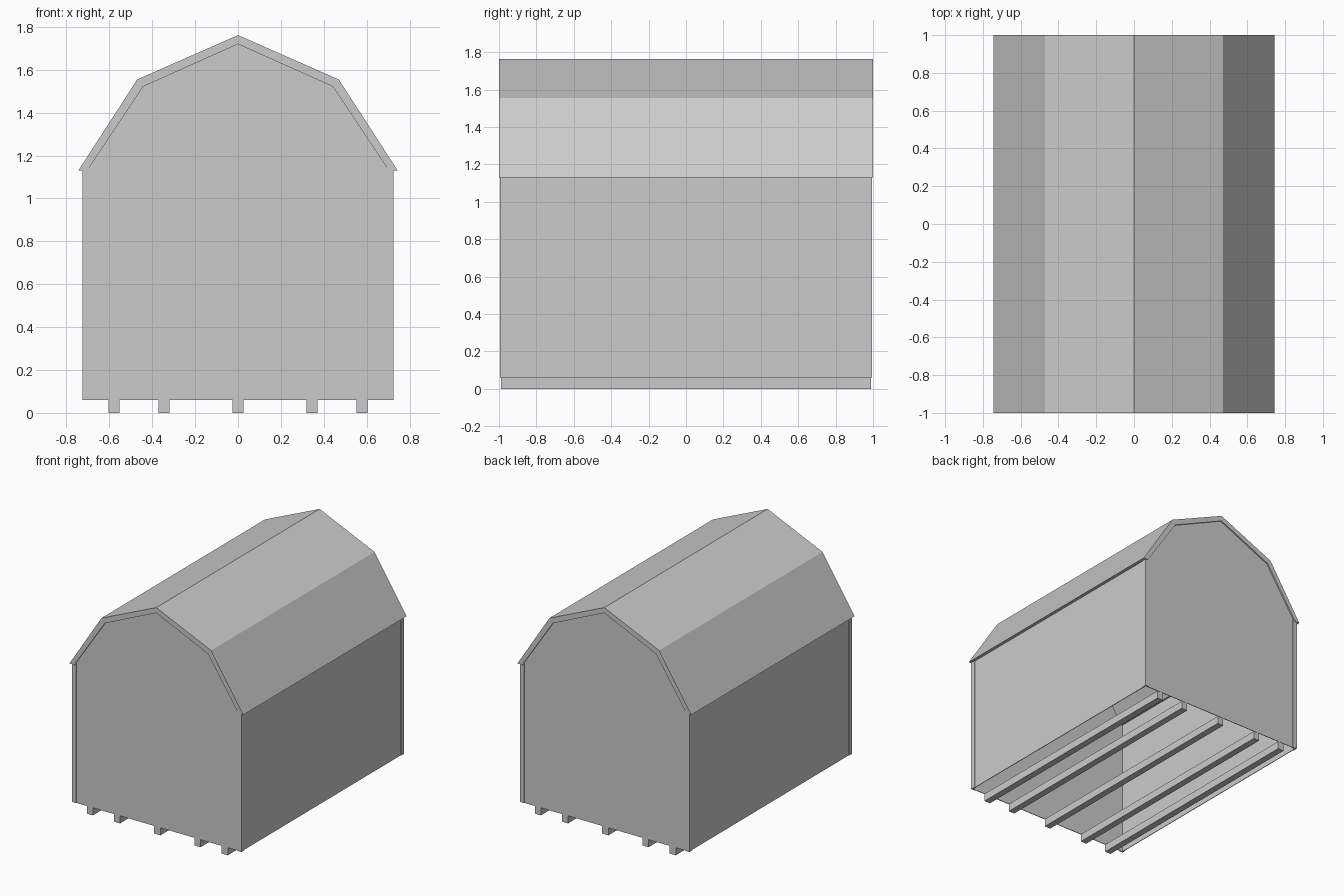
import bpy

cube = bpy.data.objects.get("Cube")
if cube:
    bpy.data.objects.remove(cube, do_unlink=True)

grey = bpy.data.materials.new("light grey")
grey.use_nodes = True
grey.diffuse_color = (0.6, 0.6, 0.6, 1)
grey.node_tree.nodes["Principled BSDF"].inputs["Base Color"].default_value = (0.6, 0.6, 0.6, 1)


def prism(name, outline, y0, y1):
    """Extrude an x-z outline from y0 to y1."""
    n = len(outline)
    verts = [(x, y, z) for y in (y0, y1) for x, z in outline]
    faces = [list(range(n)), list(range(2 * n - 1, n - 1, -1))]
    faces += [[i, i + n, (i + 1) % n + n, (i + 1) % n] for i in range(n)]
    mesh = bpy.data.meshes.new(name)
    mesh.from_pydata(verts, [], faces)
    mesh.materials.append(grey)
    obj = bpy.data.objects.new(name, mesh)
    bpy.context.collection.objects.link(obj)
    return obj


def box(name, x0, x1, y0, y1, z0, z1):
    return prism(name, [(x0, z0), (x1, z0), (x1, z1), (x0, z1)], min(y0, y1), max(y0, y1))


def mirrored(half):
    """Complete a left half profile that ends on the ridge."""
    return half + [(-x, z) for x, z in half[-2::-1]]


BASE, EAVE = 0.06, 1.13
THIN, TRIM = 0.005, 0.035
WALL_X, WALL_Y = 0.725, 0.995

# Gambrel roof shell
outer = mirrored([(-0.745, EAVE), (-0.47, 1.555), (0, 1.762)])
inner = mirrored([(-0.704, EAVE), (-0.442, 1.522), (0, 1.72)])
prism("roof", outer + inner[::-1], -1, 1)

# Gable walls, hollow behind
gable = [(0.715, BASE), (-0.715, BASE), (-0.715, EAVE)] + inner + [(0.715, EAVE)]
for name, s in (("front", -1), ("back", 1)):
    ys = sorted((s * (WALL_Y - THIN), s * (WALL_Y - 2 * THIN)))
    prism(name + "_wall", gable, *ys)

# Side walls and corner trim
for side, s in (("left", 1), ("right", -1)):
    xs = sorted((s * (WALL_X - THIN), s * (WALL_X - 2 * THIN)))
    box(side + "_wall", *xs, -0.99, 0.99, BASE, EAVE + 0.01)
    for end, e in (("front", -1), ("back", 1)):
        xs = sorted((s * WALL_X, s * (WALL_X - THIN)))
        box(f"{end}_{side}_side_trim", *xs, e * WALL_Y, e * (WALL_Y - TRIM), BASE, EAVE)
        xs = sorted((s * (WALL_X - THIN), s * (WALL_X - TRIM)))
        box(f"{end}_{side}_face_trim", *xs, e * WALL_Y, e * (WALL_Y - THIN), BASE, EAVE + 0.015)

# Floor runners
for i, x in enumerate((-0.578, -0.345, 0, 0.345, 0.578)):
    box(f"runner_{i + 1}", x - 0.026, x + 0.026, -0.988, 0.988, 0, BASE)
